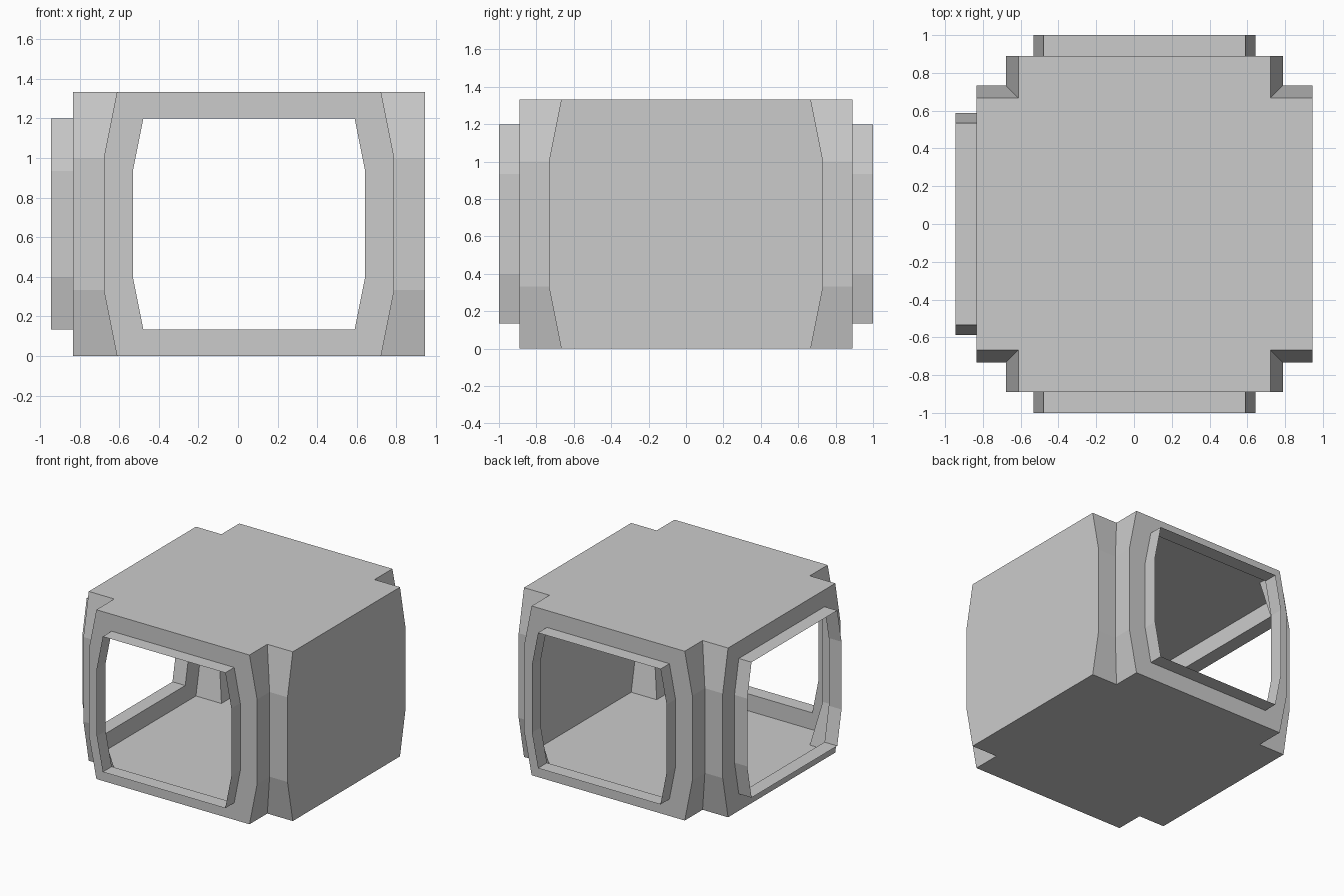
import bpy, bmesh
from math import pi
from mathutils import Matrix, Vector

if "Cube" in bpy.data.objects:
    bpy.data.objects.remove(bpy.data.objects["Cube"])

CX, REACH, LIP = 0.0555, 0.889, 1.0
HALF = [(0.667, 0), (0.7333, 0.333), (0.7333, 1.0), (0.667, 1.333)]
# Closed eight-point doorway outline as (sideways, height)
OUTLINE = HALF + [(-w, z) for w, z in reversed(HALF)]


def turn(k):
    return Matrix.Translation((CX, 0, 0)) @ Matrix.Rotation(k * pi / 2, 4, 'Z')


def finish(name, bm):
    bmesh.ops.remove_doubles(bm, verts=bm.verts, dist=1e-4)
    mesh = bpy.data.meshes.new(name)
    bm.to_mesh(mesh)
    bm.free()
    bpy.context.collection.objects.link(bpy.data.objects.new(name, mesh))


def loop(bm, k, x, s):
    """Doorway outline on the arm facing direction k, scaled about its middle."""
    return [bm.verts.new(turn(k) @ Vector((x, y * s, 0.6667 + (z - 0.6667) * s)))
            for y, z in OUTLINE]


def bridge(bm, a, b):
    for i in range(len(a)):
        j = (i + 1) % len(a)
        bm.faces.new((a[i], a[j], b[j], b[i]))


# Cross-shaped hull: floor, ceiling and bent side walls
bm = bmesh.new()
levels = []
for w, z in HALF:
    plan = [(REACH, -w), (REACH, w), (w, w)]
    levels.append([bm.verts.new(turn(k) @ Vector((x, y, z)))
                   for k in range(4) for x, y in plan])
for lo, hi in zip(levels, levels[1:]):
    for i in range(12):
        if i % 3:  # the arm ends are filled separately
            j = (i + 1) % 12
            bm.faces.new((lo[i], lo[j], hi[j], hi[i]))
bm.faces.new(levels[-1])
bm.faces.new(levels[0][::-1])

# Solid end on the right, framed openings on the other three arms
bm.faces.new(loop(bm, 0, REACH, 1))
for k in (1, 2, 3):
    bridge(bm, loop(bm, k, REACH, 1), loop(bm, k, REACH, 0.8))
finish("junction_hull", bm)

# Thin collars projecting from each opening
for k, side in ((1, "back"), (2, "left"), (3, "front")):
    bm = bmesh.new()
    bridge(bm, loop(bm, k, REACH, 0.8), loop(bm, k, LIP, 0.8))
    finish(side + "_door_collar", bm)
